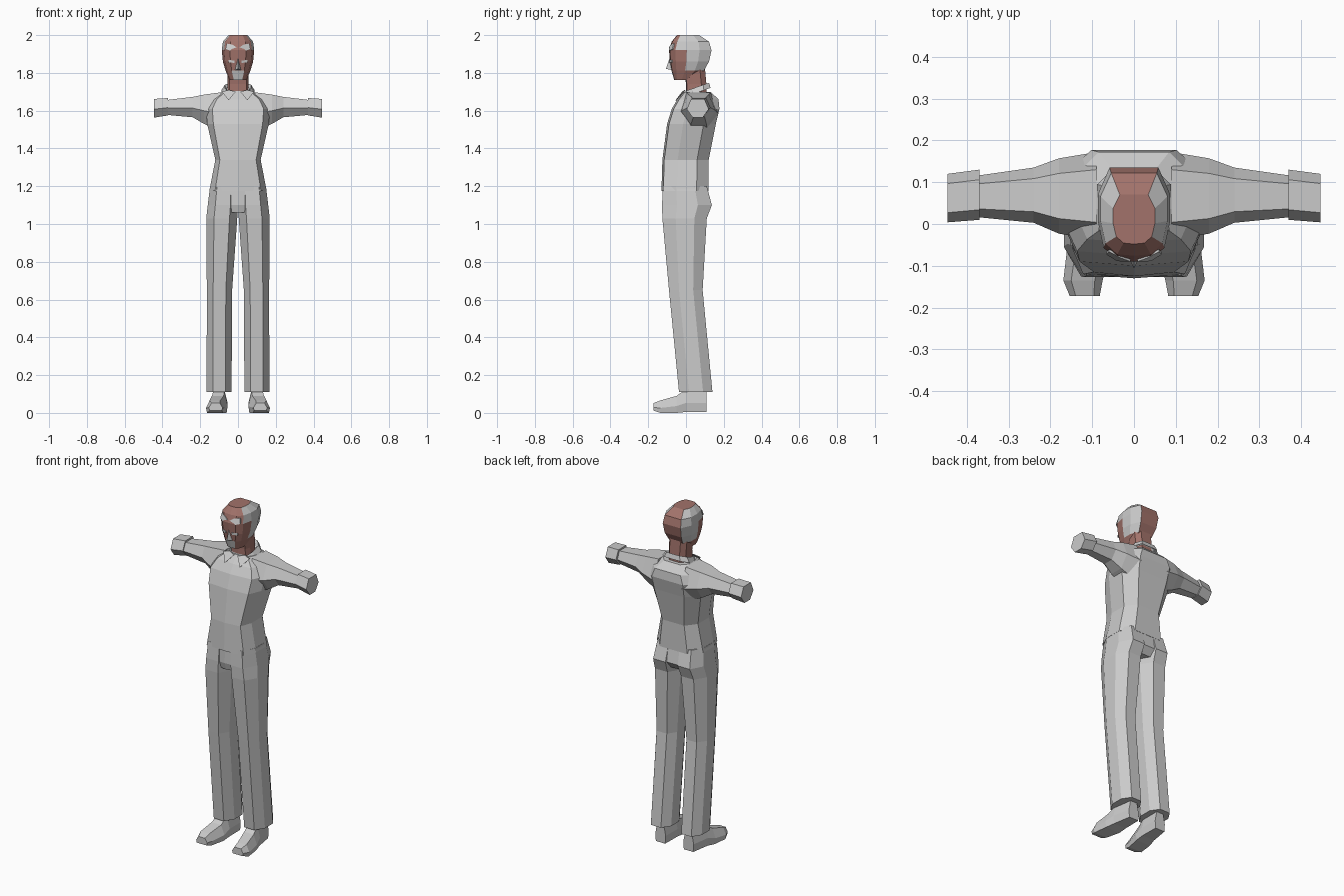
import bpy, bmesh
from mathutils import Vector

cube = bpy.data.objects.get("Cube")
if cube:
    bpy.data.objects.remove(cube)


def material(name, rgb):
    m = bpy.data.materials.new(name)
    m.use_nodes = True
    m.diffuse_color = (*rgb, 1)
    m.node_tree.nodes["Principled BSDF"].inputs["Base Color"].default_value = (*rgb, 1)
    return m


GREY = material("light grey", (0.6, 0.6, 0.6))
SKIN = material("brown skin", (0.36, 0.17, 0.145))

# Half cross-sections (share of half width, share of depth), front to back
TORSO = [(0, 0), (0.8, 0.04), (1, 0.33), (1, 0.75), (0.6, 1), (0, 1)]
HEAD = [(0, 0), (0.5, 0.02), (0.85, 0.15), (1, 0.42), (1, 0.72), (0.68, 1), (0, 1)]
LEG = [(0.5, 0), (1, 0.3), (1, 0.72), (0.5, 1)]
SLEEVE = [(0.45, 0), (1, 0.45), (0.6, 1)]
SHOE = [(0.9, 0), (1, 0.4), (0.6, 1)]


def full_ring(half):
    """Mirror a half section into a closed one."""
    return half + [(-x, y) for x, y in reversed(half) if x > 0]


def make(name, verts, faces, mats=(GREY,), rule=None):
    me = bpy.data.meshes.new(name)
    me.from_pydata(verts, [], faces)
    for m in mats:
        me.materials.append(m)
    if rule:
        for p in me.polygons:
            p.material_index = rule(p.index)
    bm = bmesh.new()
    bm.from_mesh(me)
    bmesh.ops.recalc_face_normals(bm, faces=bm.faces)
    bm.to_mesh(me)
    bm.free()
    ob = bpy.data.objects.new(name, me)
    bpy.context.collection.objects.link(ob)
    return ob


def loft(name, half, rings, axis="z", side=1, tilt=0, caps=True, mats=(GREY,), rule=None):
    """Skin rings of (position, centre, half width, low, high) along an axis."""
    section = full_ring(half)
    n = len(section)
    verts = []
    for pos, centre, w, low, high in rings:
        for fx, fy in section:
            a, b = centre + fx * w, low + fy * (high - low)
            p = {"x": (pos, a, b), "y": (a, pos, b), "z": (a, b, pos + tilt * b)}[axis]
            verts.append((p[0] * side, p[1], p[2]))
    faces = [(k * n + j, k * n + (j + 1) % n, (k + 1) * n + (j + 1) % n, (k + 1) * n + j)
             for k in range(len(rings) - 1) for j in range(n)]
    if caps:
        faces += [tuple(range(n)), tuple(range(len(verts) - n, len(verts)))]
    return make(name, verts, faces, mats, rule)


def plate(name, points, side=1, thick=0.006):
    """Thin plate with its outline on the front, thickened backwards."""
    n = len(points)
    front = [(x * side, y, z) for x, y, z in points]
    back = [(x, y + thick, z) for x, y, z in front]
    faces = [tuple(range(n)), tuple(range(n, 2 * n))]
    faces += [(i, (i + 1) % n, n + (i + 1) % n, n + i) for i in range(n)]
    return make(name, front + back, faces)


# Sweater body
loft("sweater_body", TORSO, [
    (1.175, 0, 0.152, -0.13, 0.118),
    (1.34, 0, 0.12, -0.125, 0.12),
    (1.53, 0, 0.163, -0.1, 0.158),
    (1.61, 0, 0.17, -0.075, 0.177),
    (1.66, 0, 0.14, -0.045, 0.172),
    (1.7, 0, 0.085, -0.01, 0.13)])

# Shirt collar
loft("collar", TORSO, [
    (1.675, 0, 0.088, -0.012, 0.13),
    (1.705, 0, 0.07, -0.002, 0.122),
    (1.69, 0, 0.058, 0.008, 0.112)], tilt=0.35, caps=False)

# Neck
loft("neck", TORSO, [
    (1.66, 0, 0.06, 0, 0.11),
    (1.74, 0, 0.055, 0, 0.108),
    (1.83, 0, 0.058, -0.01, 0.1)], mats=(SKIN,))


# Head: grey hair on the sides, grey mouth and chin, bald top and back
def head_colour(i):
    level, seg = divmod(i, 12)
    s = min(seg, 11 - seg)
    if level > 4:
        return 0
    hair = (s in (3, 4) and level >= 1) or (s == 2 and level >= 3)
    beard = s == 0 and level == 0
    return 1 if hair or beard else 0


loft("head", HEAD, [
    (1.762, 0, 0.045, -0.062, 0.03),
    (1.812, 0, 0.066, -0.077, 0.095),
    (1.86, 0, 0.08, -0.085, 0.122),
    (1.92, 0, 0.086, -0.09, 0.135),
    (1.965, 0, 0.08, -0.076, 0.122),
    (2.0, 0, 0.05, -0.048, 0.07)], mats=(SKIN, GREY), rule=head_colour)

# Nose
make("nose", [(0, -0.086, 1.88), (-0.016, -0.076, 1.815), (0.016, -0.076, 1.815),
              (0, -0.106, 1.822)],
     [(0, 1, 3), (0, 3, 2), (1, 2, 3), (0, 2, 1)])

for label, s in (("left", 1), ("right", -1)):
    # Face details
    plate(label + "_eye", [(0.018, -0.088, 1.853), (0.052, -0.078, 1.855),
                           (0.05, -0.078, 1.868), (0.02, -0.089, 1.866)], s)
    plate(label + "_hair_tuft", [(0.008, -0.09, 1.935), (0.03, -0.09, 1.928),
                                 (0.042, -0.088, 1.918), (0.066, -0.073, 1.925),
                                 (0.06, -0.066, 1.955), (0.03, -0.082, 1.95)], s)
    # Collar point
    plate(label + "_collar_point", [(0.012, -0.022, 1.7), (0.05, -0.055, 1.655),
                                    (0.085, -0.015, 1.7), (0.05, -0.008, 1.71)], s)
    # Sleeve and cuff
    loft(label + "_sleeve", SLEEVE, [
        (0.09, 0.067, 0.105, 1.49, 1.697),
        (0.18, 0.067, 0.09, 1.53, 1.685),
        (0.24, 0.069, 0.066, 1.565, 1.673),
        (0.38, 0.066, 0.049, 1.578, 1.656)], "x", s)
    loft(label + "_cuff", SLEEVE, [
        (0.37, 0.07, 0.06, 1.575, 1.667),
        (0.446, 0.062, 0.058, 1.563, 1.662)], "x", s)
    # Trouser leg
    loft(label + "_trouser_leg", LEG, [
        (1.2, 0.074, 0.074, -0.122, 0.11),
        (1.1, 0.08, 0.08, -0.127, 0.137),
        (1.03, 0.086, 0.082, -0.125, 0.11),
        (0.65, 0.098, 0.067, -0.09, 0.088),
        (0.11, 0.1, 0.066, -0.037, 0.14)], "z", s)
    # Shoe, toes turned out
    loft(label + "_shoe", SHOE, [
        (0.108, 0.092, 0.034, 0.005, 0.12),
        (0.0, 0.1, 0.045, 0.005, 0.125),
        (-0.05, 0.107, 0.052, 0, 0.09),
        (-0.135, 0.122, 0.047, 0, 0.066),
        (-0.172, 0.118, 0.036, 0.012, 0.052)], "y", s)

# Trouser seat joining both legs
loft("trouser_seat", TORSO, [
    (1.06, 0, 0.07, -0.115, 0.1),
    (1.1, 0, 0.12, -0.125, 0.13),
    (1.2, 0, 0.14, -0.123, 0.112)])
